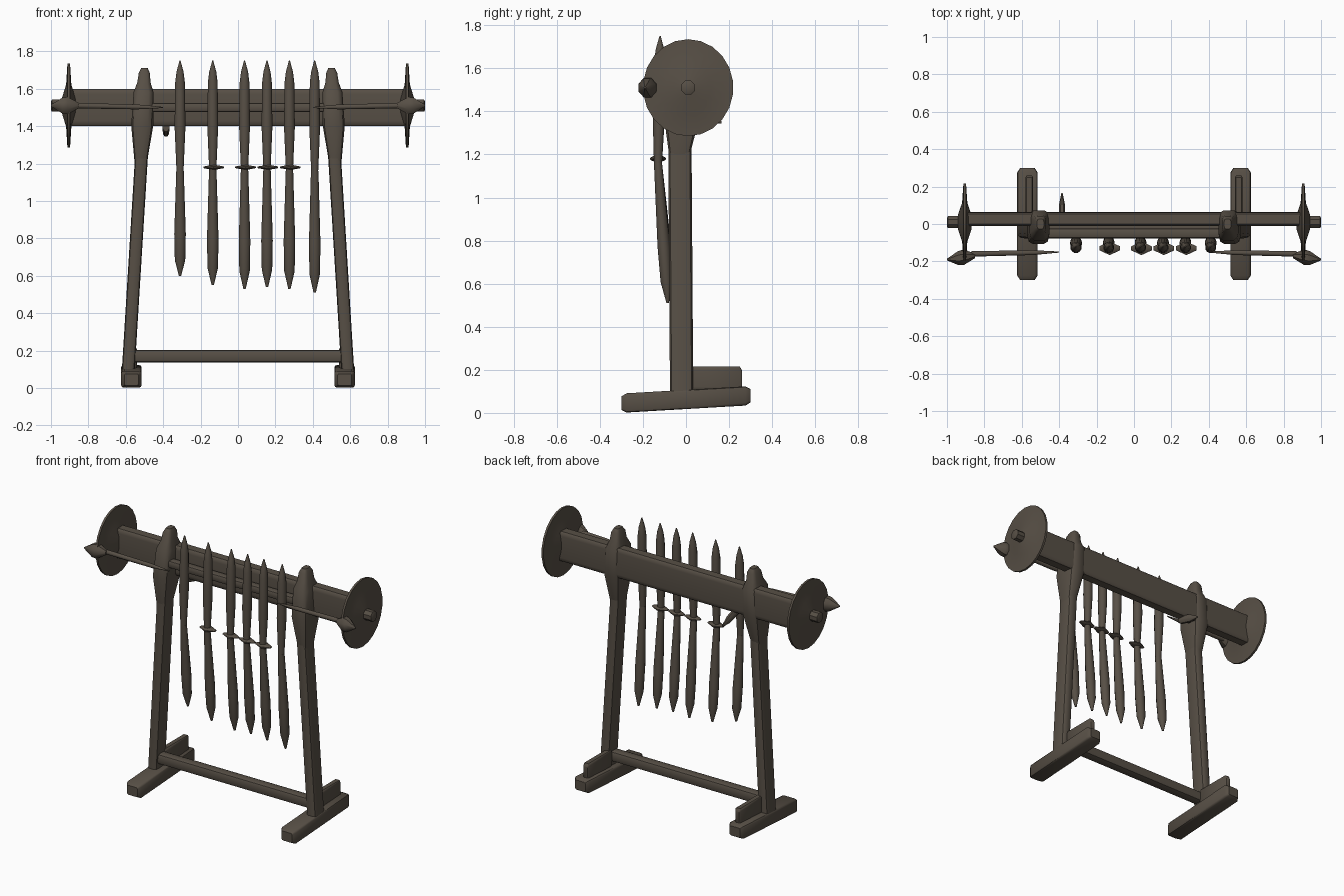
import bpy, bmesh, math
from mathutils import Vector

default_cube = bpy.data.objects.get("Cube")
if default_cube:
    bpy.data.objects.remove(default_cube)

wood = bpy.data.materials.new("dark weathered wood")
wood.use_nodes = True
wood.diffuse_color = (0.095, 0.078, 0.06, 1)
wood.node_tree.nodes["Principled BSDF"].inputs["Base Color"].default_value = wood.diffuse_color

# Shared profiles: (fraction of the length, fraction of the full thickness)
STRAIGHT = ((0, 1), (1, 1))
WORN_ENDS = ((0, 0.7), (0.04, 1), (0.96, 1), (1, 0.7))
POST_HEAD = ((0, 0.55), (0.4, 1), (0.75, 0.9), (0.85, 0.6), (0.95, 0.5), (1, 0.3))
LENS = ((0, 0.2), (0.3, 0.5), (0.4, 1), (0.6, 1), (0.7, 0.5), (1, 0.2))
SPEAR_TIP = ((0, 0.3), (0.4, 1), (0.6, 0.9), (1, 0.1))
NEEDLE = ((0, 0.2), (0.3, 0.9), (1, 1))
POINTED = ((0, 1), (0.6, 0.9), (1, 0.2))
GUARD = ((0, 0.3), (0.5, 1), (1, 0.3))
BLADE = ((0, 0.2), (0.15, 0.9), (0.4, 1), (1, 0.65))
HANDLE = ((0, 0.65), (0.4, 1), (0.8, 0.9), (0.9, 0.65), (1, 0.1))

SQUARE, SOFT, ROUND = 0.25, 0.5, 1


def loft(name, start, end, width, depth, profile=STRAIGHT, corner=ROUND, sides=12):
    """Sweep an upright cross-section from start to end, scaled by the profile."""
    start, end = Vector(start), Vector(end)
    span = [abs(component) for component in end - start]
    main = span.index(max(span))
    across, along = [axis for axis in range(len(span)) if axis != main]
    bm = bmesh.new()
    rings = []
    for fraction, scale in profile:
        centre = start.lerp(end, fraction)
        ring = []
        for step in range(sides):
            angle = math.tau * (step + 0.5) / sides
            point = centre.copy()
            for axis, size, wave in ((across, width, math.cos(angle)), (along, depth, math.sin(angle))):
                point[axis] += size / 2 * scale * math.copysign(abs(wave) ** corner, wave)
            ring.append(bm.verts.new(point))
        rings.append(ring)
    for lower, upper in zip(rings, rings[1:]):
        for step in range(sides):
            following = (step + 1) % sides
            bm.faces.new((lower[step], lower[following], upper[following], upper[step]))
    bm.faces.new(rings[0])
    bm.faces.new(rings[-1])
    bmesh.ops.recalc_face_normals(bm, faces=bm.faces)
    mesh = bpy.data.meshes.new(name)
    bm.to_mesh(mesh)
    bm.free()
    mesh.materials.append(wood)
    part = bpy.data.objects.new(name, mesh)
    bpy.context.collection.objects.link(part)
    bpy.ops.object.select_all(action="DESELECT")
    part.select_set(True)
    bpy.context.view_layer.objects.active = part
    bpy.ops.object.shade_smooth_by_angle(angle=math.radians(40))


# Mirrored end frames, discs and skewers
for side, s in (("left", 1), ("right", -1)):
    loft(side + "_post", (s * 0.59, -0.02, 0.04), (s * 0.5, -0.03, 1.5), 0.07, 0.11, corner=SOFT)
    loft(side + "_post_head", (s * 0.52, -0.03, 1.2), (s * 0.5, 0, 1.71), 0.12, 0.18, POST_HEAD, SOFT)
    loft(side + "_foot", (s * 0.57, -0.3, 0.045), (s * 0.57, 0.3, 0.08), 0.11, 0.09, WORN_ENDS, SQUARE)
    loft(side + "_foot_brace", (s * 0.56, 0, 0.16), (s * 0.56, 0.26, 0.16), 0.04, 0.11, WORN_ENDS, SQUARE)
    loft(side + "_disc", (s * 0.87, 0.01, 1.51), (s * 0.94, 0.01, 1.51), 0.42, 0.45, LENS, sides=22)
    loft(side + "_axle_stub", (s * 0.88, 0.01, 1.51), (s, 0.01, 1.51), 0.07, 0.07, WORN_ENDS, sides=8)
    loft(side + "_skewer", (s * 0.4, -0.15, 1.5), (s * 0.87, -0.16, 1.51), 0.03, 0.03, NEEDLE)
    loft(side + "_skewer_tip", (s * 0.85, -0.17, 1.51), (s, -0.19, 1.51), 0.09, 0.1, SPEAR_TIP, sides=8)

# Horizontal members and the peg behind
loft("upper_plank", (-0.9, 0.026, 1.5), (0.9, 0.026, 1.5), 0.075, 0.2, corner=SQUARE)
loft("front_rail", (-0.53, -0.05, 1.5), (0.53, -0.05, 1.5), 0.055, 0.05, corner=SOFT)
loft("lower_crossbar", (-0.58, -0.025, 0.17), (0.58, -0.025, 0.17), 0.07, 0.07, corner=SOFT)
loft("back_peg", (-0.385, 0, 1.4), (-0.385, 0.165, 1.35), 0.04, 0.06, POINTED, sides=8)

# Row of hanging knives, some with a crosswise guard
for x, bottom, guarded in ((-0.31, 0.6, False), (-0.135, 0.55, True), (0.035, 0.53, True),
                           (0.155, 0.54, True), (0.275, 0.53, True), (0.41, 0.51, False)):
    waist = (x, -0.13, 1.16)
    loft("knife_blade", (x, -0.085, bottom), waist, 0.064, 0.06, BLADE)
    loft("knife_handle", waist, (x, -0.12, 1.75), 0.06, 0.06, HANDLE)
    if guarded:
        loft("knife_guard", (x - 0.05, -0.13, 1.18), (x + 0.06, -0.13, 1.18), 0.075, 0.03, GUARD)
